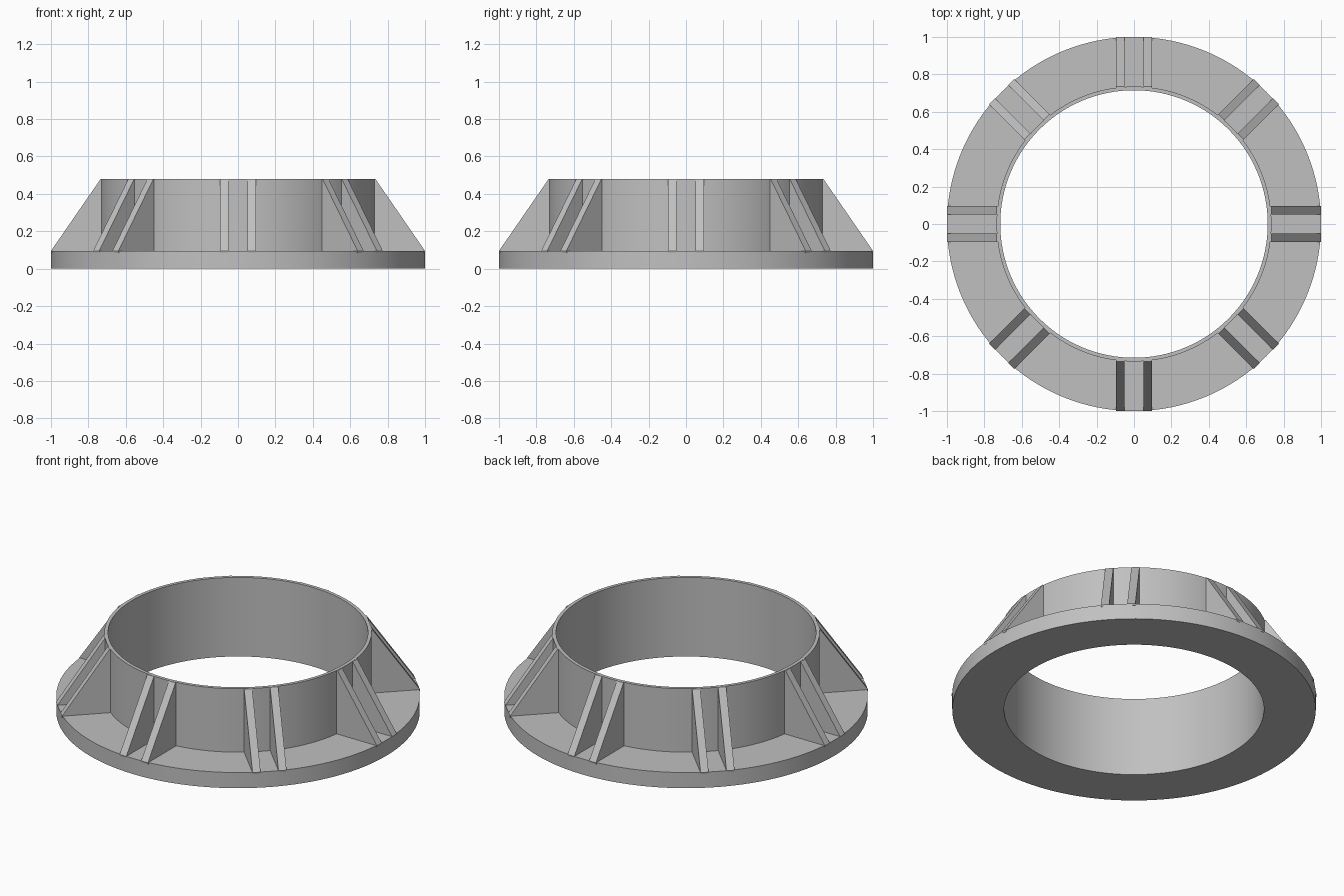
import bpy, bmesh, math
from mathutils import Matrix

cube = bpy.data.objects.get("Cube")
if cube:
    bpy.data.objects.remove(cube, do_unlink=True)

BORE, TUBE, RIM = 0.715, 0.735, 1.0      # radii
FLANGE_TOP, TOP = 0.095, 0.48            # heights
RIB_IN, RIB_OUT = 0.05, 0.095            # sideways span of each rib in a pair
SIDES = 128

grey = bpy.data.materials.new("plain grey")
grey.use_nodes = True
colour = (0.53, 0.53, 0.53, 1)
grey.diffuse_color = colour
grey.node_tree.nodes["Principled BSDF"].inputs["Base Color"].default_value = colour


def add_object(name, bm):
    bmesh.ops.recalc_face_normals(bm, faces=bm.faces)
    mesh = bpy.data.meshes.new(name)
    bm.to_mesh(mesh)
    bm.free()
    mesh.materials.append(grey)
    obj = bpy.data.objects.new(name, mesh)
    bpy.context.collection.objects.link(obj)
    return obj


# Flanged collar: an L-shaped section spun around z
bm = bmesh.new()
section = [(BORE, 0), (RIM, 0), (RIM, FLANGE_TOP), (TUBE, FLANGE_TOP), (TUBE, TOP), (BORE, TOP)]
verts = [bm.verts.new((r, 0, z)) for r, z in section]
edges = [bm.edges.new((verts[i - 1], verts[i])) for i in range(len(verts))]
bmesh.ops.spin(bm, geom=verts + edges, cent=(0, 0, 0), axis=(0, 0, 1),
               angle=math.tau, steps=SIDES, use_merge=True)
bmesh.ops.remove_doubles(bm, verts=bm.verts, dist=0.0001)
collar = add_object("flanged_collar", bm)
bpy.context.view_layer.objects.active = collar
collar.select_set(True)
bpy.ops.object.shade_smooth_by_angle(angle=math.radians(30))
collar.select_set(False)

# Sloping ribs: eight pairs of thin gussets between tube and rim
bm = bmesh.new()
gusset = [(TUBE - 0.012, FLANGE_TOP - 0.01), (RIM - 0.002, FLANGE_TOP - 0.01),
          (RIM, FLANGE_TOP), (TUBE, TOP - 0.001), (TUBE - 0.012, TOP - 0.001)]
for k in range(8):
    turn = Matrix.Rotation(k * math.tau / 8, 3, 'Z')
    for side in (-1, 1):
        face = bm.faces.new([bm.verts.new((x, side * RIB_IN, z)) for x, z in gusset])
        out = bmesh.ops.extrude_face_region(bm, geom=[face])
        moved = [v for v in out["geom"] if isinstance(v, bmesh.types.BMVert)]
        bmesh.ops.translate(bm, verts=moved, vec=(0, side * (RIB_OUT - RIB_IN), 0))
        bmesh.ops.rotate(bm, verts=list(set(moved) | set(face.verts if face.is_valid else [])),
                         cent=(0, 0, 0), matrix=turn)
add_object("gusset_ribs", bm)
